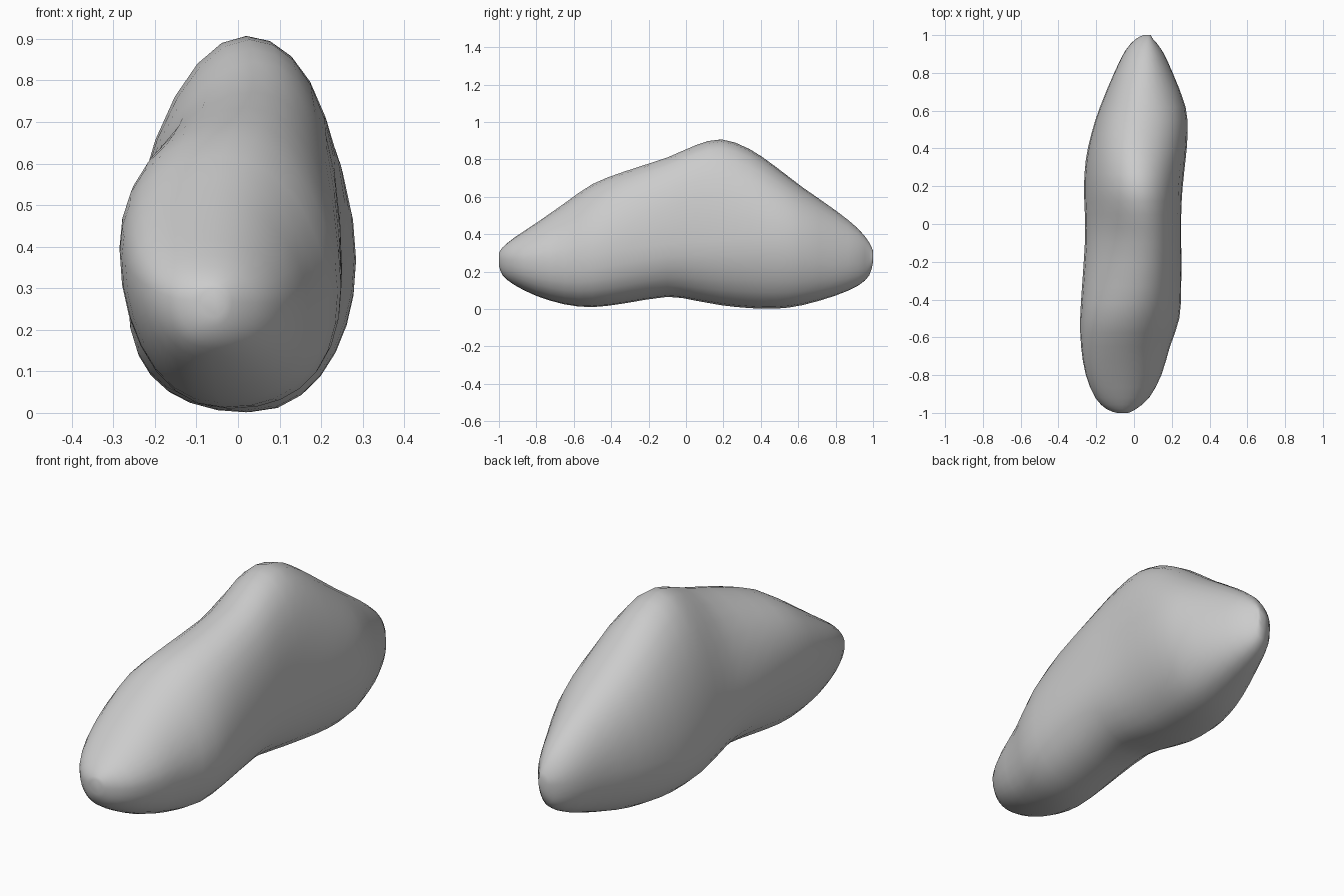
import bpy, bmesh, math

# Stations: y, bottom z, top z, left x, right x, widest z, ridge x
STATIONS = [
    (-1.00, 0.23, 0.30, -0.09, -0.03, 0.27, -0.06),
    (-0.98, 0.18, 0.33, -0.145, 0.01, 0.27, -0.06),
    (-0.92, 0.13, 0.38, -0.205, 0.08, 0.28, -0.06),
    (-0.80, 0.07, 0.46, -0.255, 0.145, 0.30, -0.06),
    (-0.65, 0.025, 0.565, -0.28, 0.19, 0.32, -0.05),
    (-0.50, 0.01, 0.668, -0.285, 0.24, 0.345, -0.02),
    (-0.33, 0.03, 0.735, -0.275, 0.25, 0.36, 0.02),
    (-0.10, 0.065, 0.81, -0.26, 0.25, 0.35, 0.045),
    (0.05, 0.045, 0.875, -0.26, 0.25, 0.33, 0.035),
    (0.19, 0.02, 0.907, -0.265, 0.257, 0.32, 0.02),
    (0.34, 0.005, 0.855, -0.255, 0.273, 0.32, 0.01),
    (0.48, 0.002, 0.76, -0.225, 0.284, 0.32, 0.01),
    (0.62, 0.02, 0.653, -0.18, 0.273, 0.31, 0.03),
    (0.80, 0.072, 0.527, -0.105, 0.205, 0.29, 0.05),
    (0.92, 0.125, 0.43, -0.045, 0.148, 0.28, 0.06),
    (0.98, 0.18, 0.355, 0.01, 0.10, 0.28, 0.07),
    (1.00, 0.25, 0.31, 0.05, 0.09, 0.28, 0.075),
]
SEGMENTS = 28


def catmull(a, b, c, d, t):
    return tuple(0.5 * (2*q + (r-p)*t + (2*p-5*q+4*r-s)*t*t + (3*q-p-3*r+s)*t**3)
                 for p, q, r, s in zip(a, b, c, d))


def section(bm, s):
    """Egg-shaped ring: leaning crown, fuller belly, twisted along the length."""
    y, zb, zt, xl, xr, zw, xt = s
    mid, half = (xl + xr) / 2, (xr - xl) / 2
    twist = 0.055 * math.sin(math.pi * max(-1, min(1, (y + 0.1) / 0.9)))
    ring = []
    for i in range(SEGMENTS):
        a = 2 * math.pi * i / SEGMENTS
        c, sn = math.cos(a), math.sin(a)
        if sn >= 0:
            # centre line slides towards the ridge with height
            x = mid + (xt - mid) * sn * sn + c * half
            z = zw + (zt - zw) * sn
        else:
            x = mid + math.copysign(abs(c) ** 0.9, c) * half
            z = zw - (zw - zb) * abs(sn) ** 0.95
        ring.append(bm.verts.new((x, y, z + twist * c * abs(c))))
    return ring


# Pebble body: rings lofted front to back
bm = bmesh.new()
rows = []
n = len(STATIONS)
for i in range(n - 1):
    pts = [STATIONS[min(max(i + k, 0), n - 1)] for k in (-1, 0, 1, 2)]
    rows += [catmull(*pts, t) for t in (0, 0.5)]
rows.append(STATIONS[-1])
rings = [section(bm, r) for r in rows]
for a, b in zip(rings, rings[1:]):
    for j in range(SEGMENTS):
        k = (j + 1) % SEGMENTS
        bm.faces.new((a[j], a[k], b[k], b[j]))
bm.faces.new(rings[0])
bm.faces.new(rings[-1])
bmesh.ops.recalc_face_normals(bm, faces=bm.faces)
for f in bm.faces:
    f.smooth = True
mesh = bpy.data.meshes.new("smooth_stone")
bm.to_mesh(mesh)
bm.free()
stone = bpy.data.objects.new("smooth_stone", mesh)
bpy.context.collection.objects.link(stone)
